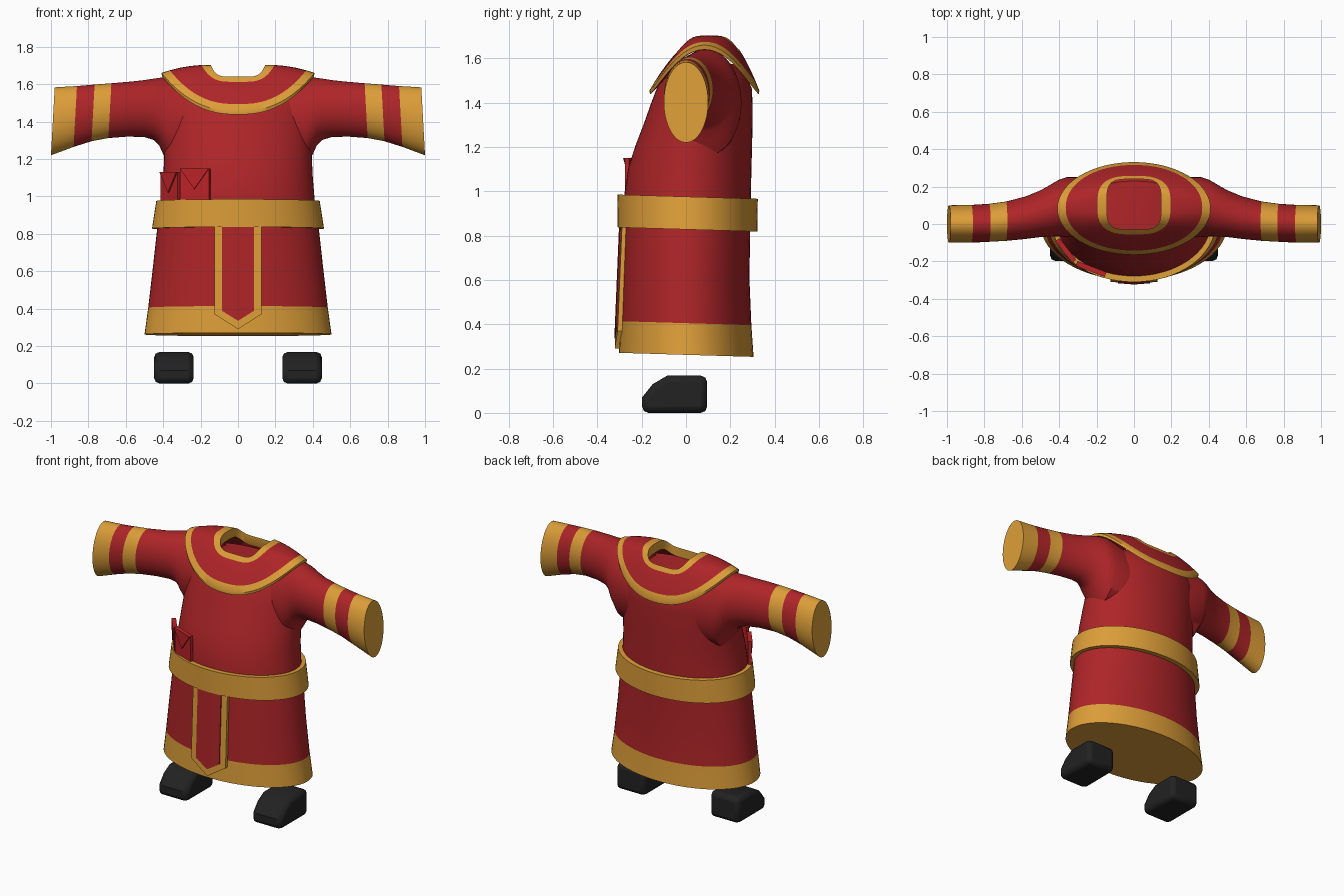
import bpy, bmesh, math
from mathutils import Vector

if "Cube" in bpy.data.objects:
    bpy.data.objects.remove(bpy.data.objects["Cube"])

N = 64


def material(name, rgb):
    m = bpy.data.materials.new(name)
    m.diffuse_color = (*rgb, 1)
    m.use_nodes = True
    m.node_tree.nodes["Principled BSDF"].inputs["Base Color"].default_value = m.diffuse_color
    return m


RED = material("robe red", (0.42, 0.018, 0.021))
GOLD = material("trim gold", (0.72, 0.34, 0.04))
BLACK = material("boot black", (0.016, 0.016, 0.017))
BRIGHT = material("envelope red", (0.50, 0.016, 0.02))


def loft(name, rings, mats, bands=None, caps=True, closed=False, angle=40):
    """Skin a list of point rings; bands gives the material slot of each strip."""
    bm = bmesh.new()
    loops = [[bm.verts.new(p) for p in r] for r in rings]
    n = len(loops[0])
    pairs = list(zip(loops, loops[1:] + loops[:1]))
    if not closed:
        pairs.pop()
    for k, (a, b) in enumerate(pairs):
        for i in range(n):
            j = (i + 1) % n
            f = bm.faces.new((a[i], a[j], b[j], b[i]))
            f.material_index = bands[k] if bands else 0
    if caps and not closed:
        bm.faces.new(loops[0]).material_index = bands[0] if bands else 0
        bm.faces.new(loops[-1]).material_index = bands[-1] if bands else 0
    bmesh.ops.recalc_face_normals(bm, faces=bm.faces)
    me = bpy.data.meshes.new(name)
    bm.to_mesh(me)
    bm.free()
    for m in mats:
        me.materials.append(m)
    ob = bpy.data.objects.new(name, me)
    bpy.context.collection.objects.link(ob)
    me.shade_smooth()
    me.set_sharp_from_angle(angle=math.radians(angle))
    return ob


def angles():
    return [2 * math.pi * i / N for i in range(N)]


def level(z, rx, y0, y1, tilt=-0.03):
    """Horizontal oval, slightly lower at the back."""
    cy, ry = (y0 + y1) / 2, (y1 - y0) / 2
    pts = []
    for a in angles():
        y = cy + ry * math.sin(a)
        pts.append((rx * math.cos(a), y, z + tilt * y))
    return pts


# Robe body with a gold hem: z, half width, front y, back y
body = [(0.262, 0.50, -0.302, 0.305), (0.405, 0.48, -0.297, 0.295),
        (0.62, 0.455, -0.29, 0.286), (0.83, 0.432, -0.283, 0.29),
        (0.98, 0.41, -0.278, 0.293), (1.1, 0.40, -0.26, 0.295),
        (1.2, 0.395, -0.228, 0.298), (1.3, 0.392, -0.19, 0.30),
        (1.4, 0.39, -0.155, 0.30), (1.47, 0.385, -0.128, 0.298),
        (1.53, 0.365, -0.095, 0.275), (1.58, 0.29, -0.04, 0.23)]
loft("robe_body", [level(*b) for b in body], [RED, GOLD], [1] + [0] * 10)

# Belt
loft("belt", [level(0.828, 0.46, -0.308, 0.322), level(0.976, 0.437, -0.31, 0.324)], [GOLD])

# Sleeves with striped cuffs: x, front y, back y, bottom z, top z
sleeve = [(0.2, -0.07, 0.25, 1.15, 1.60), (0.36, -0.07, 0.25, 1.16, 1.642),
          (0.40, -0.066, 0.237, 1.225, 1.637), (0.42, -0.066, 0.226, 1.27, 1.634),
          (0.45, -0.067, 0.208, 1.302, 1.63), (0.50, -0.07, 0.18, 1.317, 1.622),
          (0.58, -0.08, 0.147, 1.32, 1.614), (0.685, -0.09, 0.12, 1.312, 1.605),
          (0.775, -0.095, 0.108, 1.295, 1.598), (0.87, -0.1, 0.102, 1.265, 1.59),
          (0.99, -0.1, 0.1, 1.22, 1.583)]
for side, s in (("left", 1), ("right", -1)):
    rings = []
    for x, y0, y1, z0, z1 in sleeve:
        cz, rz = (z0 + z1) / 2, (z1 - z0) / 2
        lean = 0.055 if x > 0.5 else 0
        rings.append([(s * (x - lean * rz * math.sin(a)),
                       (y0 + y1) / 2 + (y1 - y0) / 2 * math.cos(a),
                       cz + rz * math.sin(a)) for a in angles()])
    loft("sleeve_" + side, rings, [RED, GOLD], [0] * 7 + [1, 0, 1])


# Shoulder collar: blends from a squarish neck hole (t=0) to an oval edge (t=1)
def collar_ring(t, dz=0.0):
    pts = []
    for a in angles():
        c, q = math.cos(a), math.sin(a)
        inner = Vector((math.copysign(abs(c) ** 0.5, c) * 0.145,
                        0.105 + math.copysign(abs(q) ** 0.5, q) * 0.135,
                        1.64 + 0.063 * abs(c) ** 3))
        outer = Vector((0.41 * c, 0.083 + 0.248 * q, 1.455 + 0.205 * abs(c) ** 2.4))
        p = inner.lerp(outer, t)
        p.z += dz + 0.05 * t * (1 - t)
        pts.append(p)
    return pts


loft("shoulder_collar",
     [collar_ring(0, -0.06), collar_ring(0), collar_ring(0.19), collar_ring(0.4),
      collar_ring(0.62), collar_ring(0.83), collar_ring(1), collar_ring(0.98, -0.022),
      collar_ring(0.85, -0.035)],
     [RED, GOLD], [1, 1, 0, 0, 0, 1, 1, 0, 0], closed=True)


# Pointed front panel: gold border plate with a thin red inlay
def panel(name, w, corner, tip, lift, depth, mat):
    rings = []
    for zs, zc in ((0.85, 0.85), (corner, tip)):
        front = []
        for x, z in ((-w, zs), (0, zc), (w, zs)):
            front.append((x, -0.298 - 0.042 * (0.85 - z) + 0.6 * x * x - lift, z))
        rings.append(front + [(x, y + depth, z) for x, y, z in reversed(front)])
    loft(name, rings, [mat], angle=20)


panel("front_panel_border", 0.125, 0.37, 0.29, 0, 0.03, GOLD)
panel("front_panel_inlay", 0.085, 0.388, 0.335, 0.004, 0.008, RED)


# Envelopes tucked in the belt, each with a triangular flap
def envelope(name, left, right, top):
    a, b = Vector(left), Vector(right)
    d = b - a
    out = Vector((d.y, -d.x)).normalized()

    def plate(label, outline, near, far):
        rings = []
        for off in (near, far):
            rings.append([(*(a + d * u + out * off), z) for u, z in outline])
        loft(label, rings, [BRIGHT], angle=20)

    plate(name, [(0, 0.9), (1, 0.9), (1, top), (0, top)], -0.008, 0.012)
    plate(name + "_flap", [(0, top), (0.5, top - 0.11), (1, top)], 0.012, 0.02)


envelope("front_envelope", (-0.305, -0.205), (-0.15, -0.265), 1.15)
envelope("side_envelope", (-0.405, -0.08), (-0.315, -0.195), 1.13)

# Boots: side profile extruded across and bevelled
boot = [(0.095, 0.005), (0.095, 0.168), (-0.085, 0.168), (-0.15, 0.13),
        (-0.198, 0.07), (-0.198, 0.005)]
for side, s in (("left", 1), ("right", -1)):
    ob = loft("boot_" + side, [[(s * x, y, z - 0.005 * (z < 0.01)) for y, z in boot]
                               for x in (0.237, 0.448)], [BLACK], angle=35)
    bev = ob.modifiers.new("rounding", "BEVEL")
    bev.width = 0.028
    bev.segments = 2
    bev.limit_method = "ANGLE"
    bev.angle_limit = math.radians(50)
